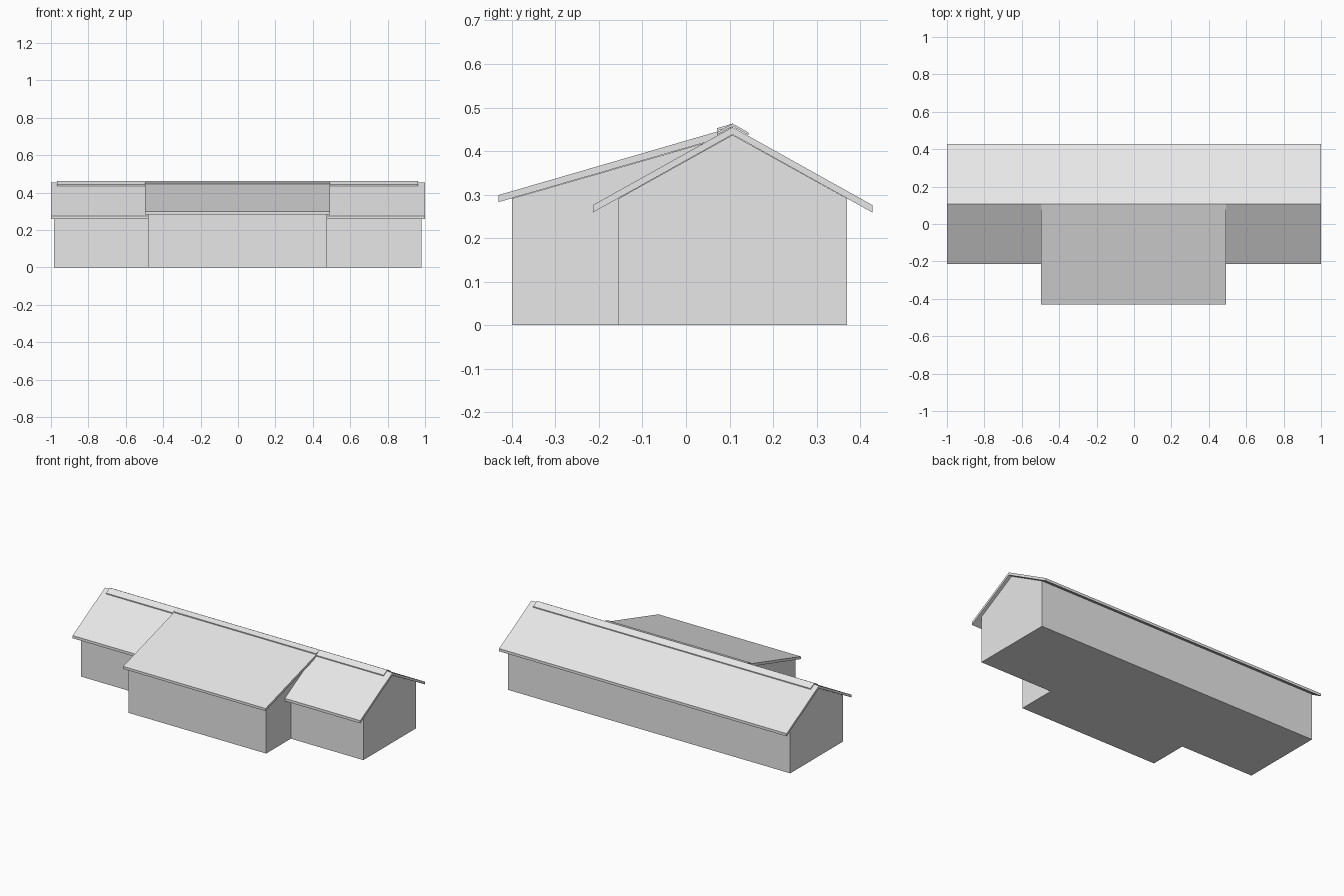
import bpy
import bmesh

if "Cube" in bpy.data.objects:
    bpy.data.objects.remove(bpy.data.objects["Cube"])

grey = bpy.data.materials.new("light_grey")
grey.diffuse_color = (0.8, 0.8, 0.8, 1)
grey.use_nodes = True
grey.node_tree.nodes["Principled BSDF"].inputs["Base Color"].default_value = grey.diffuse_color

RIDGE = 0.107                          # y of the ridge line
STEEP = 0.558                          # main roof slope
SHALLOW = 0.29                         # wing roof slope


def extrude(name, profile, x0, x1):
    """Extrude a y-z profile from x0 to x1."""
    bm = bmesh.new()
    a = [bm.verts.new((x0, y, z)) for y, z in profile]
    b = [bm.verts.new((x1, y, z)) for y, z in profile]
    n = len(profile)
    bm.faces.new(a)
    bm.faces.new(b[::-1])
    for i in range(n):
        j = (i + 1) % n
        bm.faces.new((a[i], b[i], b[j], a[j]))
    bmesh.ops.recalc_face_normals(bm, faces=bm.faces)
    me = bpy.data.meshes.new(name)
    bm.to_mesh(me)
    bm.free()
    me.materials.append(grey)
    ob = bpy.data.objects.new(name, me)
    bpy.context.collection.objects.link(ob)
    return ob


def gable(top, thick, front, back, front_slope):
    """Bent slab profile with plumb-cut eaves."""
    pts = [(RIDGE - front, top - front * front_slope), (RIDGE, top),
           (RIDGE + back, top - back * STEEP)]
    return pts + [(y, z - thick) for y, z in reversed(pts)]


# Walls: gabled main block and lean-to wing
extrude("main_walls", [(-0.155, 0), (0.37, 0), (0.37, 0.291),
                       (RIDGE, 0.437), (-0.155, 0.291)], -0.984, 0.98)
extrude("wing_walls", [(-0.4, 0), (-0.155, 0), (-0.155, 0.291),
                       (RIDGE, 0.437), (-0.4, 0.291)], -0.481, 0.476)

# Roofs
extrude("main_roof", gable(0.455, 0.017, 0.321, 0.321, STEEP), -1.0, 1.0)
extrude("wing_roof", [(-0.43, 0.299), (RIDGE, 0.455), (RIDGE, 0.438),
                      (-0.43, 0.283)], -0.498, 0.493)

# Ridge caps: the middle one follows the shallow wing roof
for name, x0, x1, slope in (("left_ridge_cap", -0.968, -0.498, STEEP),
                            ("middle_ridge_cap", -0.498, 0.493, SHALLOW),
                            ("right_ridge_cap", 0.493, 0.963, STEEP)):
    extrude(name, gable(0.463, 0.006, 0.036, 0.037, slope), x0, x1)
